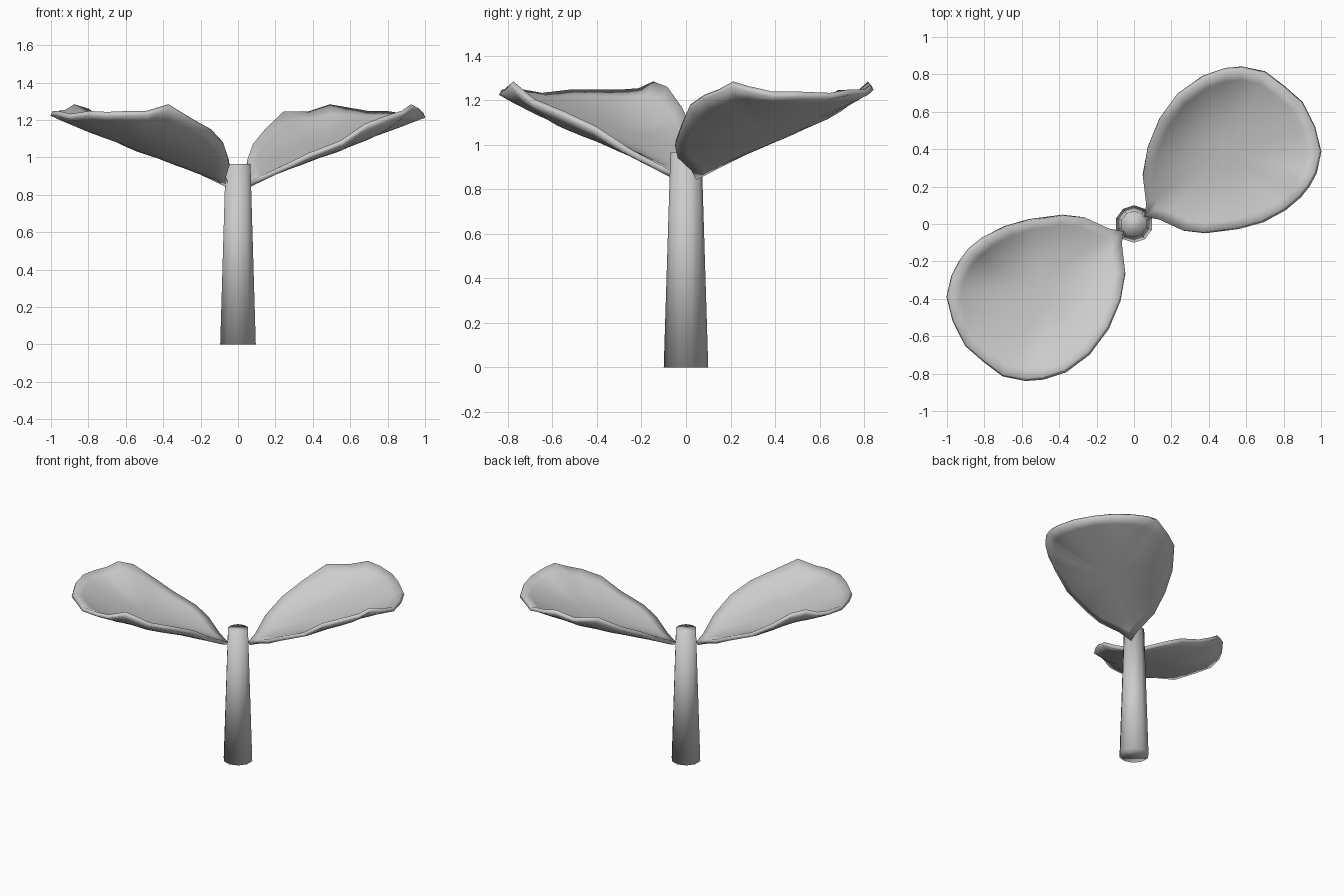
import bpy, bmesh, math
from mathutils import Vector

if "Cube" in bpy.data.objects:
    bpy.data.objects.remove(bpy.data.objects["Cube"])

grey = bpy.data.materials.new("plain grey")
grey.diffuse_color = (0.6, 0.6, 0.6, 1)
grey.use_nodes = True
grey.node_tree.nodes["Principled BSDF"].inputs["Base Color"].default_value = grey.diffuse_color


def finish(name, bm, angle):
    bmesh.ops.recalc_face_normals(bm, faces=bm.faces)
    me = bpy.data.meshes.new(name)
    bm.to_mesh(me)
    bm.free()
    me.materials.append(grey)
    ob = bpy.data.objects.new(name, me)
    bpy.context.collection.objects.link(ob)
    bpy.ops.object.select_all(action='DESELECT')
    bpy.context.view_layer.objects.active = ob
    ob.select_set(True)
    bpy.ops.object.shade_smooth_by_angle(angle=math.radians(angle))
    return ob


# stem: tapered ten-sided cylinder, smooth over its caps
bm = bmesh.new()
rings = []
for z, r in ((0, 0.1), (0.965, 0.07)):
    rings.append([bm.verts.new((r * math.cos(a), r * math.sin(a), z))
                  for a in (math.radians(90 + 36 * i) for i in range(10))])
for i in range(10):
    j = (i + 1) % 10
    bm.faces.new((rings[0][i], rings[0][j], rings[1][j], rings[1][i]))
bm.faces.new(rings[0][::-1])
bm.faces.new(rings[1])
finish("stem", bm, 180)

# leaf rim, anticlockwise from the stalk, and its heights on each leaf
RIM = [(0.05, 0.035), (0.13, 0.02), (0.26, -0.04), (0.37, -0.05), (0.55, -0.025), (0.68, 0.015),
       (0.80, 0.08), (0.88, 0.145), (0.93, 0.21), (0.97, 0.28), (0.997, 0.39), (0.965, 0.52),
       (0.90, 0.65), (0.80, 0.735), (0.70, 0.81), (0.58, 0.832), (0.49, 0.822), (0.37, 0.78),
       (0.24, 0.685), (0.14, 0.55), (0.075, 0.40), (0.042, 0.25), (0.06, 0.10)]
RIGHT_Z = [0.865, 0.905, 0.965, 1.02, 1.09, 1.18, 1.225, 1.25, 1.285, 1.265, 1.24, 1.24,
           1.235, 1.25, 1.25, 1.27, 1.285, 1.245, 1.245, 1.15, 1.07, 0.98, 0.90]
LEFT_Z = [0.865, 0.905, 0.965, 1.02, 1.09, 1.17, 1.26, 1.285, 1.255, 1.25, 1.25, 1.25,
          1.235, 1.25, 1.245, 1.25, 1.25, 1.285, 1.205, 1.15, 1.08, 0.98, 0.90]
CENTRE = Vector((0.50, 0.37))
AXIS = Vector((math.cos(math.radians(36)), math.sin(math.radians(36))))
SAG = 0.032


def midrib(p):
    return 0.855 + 0.34 * (p.dot(AXIS) - 0.07)


def leaf(name, sign, heights):
    bm = bmesh.new()
    n, steps = len(RIM), 8
    loops = []
    for k in range(1, steps + 1):
        u = k / steps
        loop = []
        for (x, y), z in zip(RIM, heights):
            edge = Vector((x, y))
            lift = z - midrib(edge)
            p = CENTRE + (edge - CENTRE) * u * 0.988
            h = midrib(p) + SAG + (lift - SAG) * u ** 2.7
            loop.append(bm.verts.new((sign * p.x, sign * p.y, h)))
        loops.append(loop)
    mid = bm.verts.new((sign * CENTRE.x, sign * CENTRE.y, midrib(CENTRE) + SAG))
    for i in range(n):
        j = (i + 1) % n
        bm.faces.new((mid, loops[0][i], loops[0][j]))
        for a, b in zip(loops, loops[1:]):
            bm.faces.new((a[i], b[i], b[j], a[j]))
    # soften the crease near the stalk, leaving the rim alone
    inner = [v for loop in loops[:-1] for v in loop]
    bmesh.ops.smooth_vert(bm, verts=inner, factor=0.5, use_axis_z=True)
    ob = finish(name, bm, 60)
    # the blade faces up so that its thickness lies below
    if ob.data.polygons[0].normal.z < 0:
        ob.data.flip_normals()
    s = ob.modifiers.new("thickness", 'SOLIDIFY')
    s.thickness = 0.028
    s.offset = -1
    return ob


leaf("right_leaf", 1, RIGHT_Z)
leaf("left_leaf", -1, LEFT_Z)
